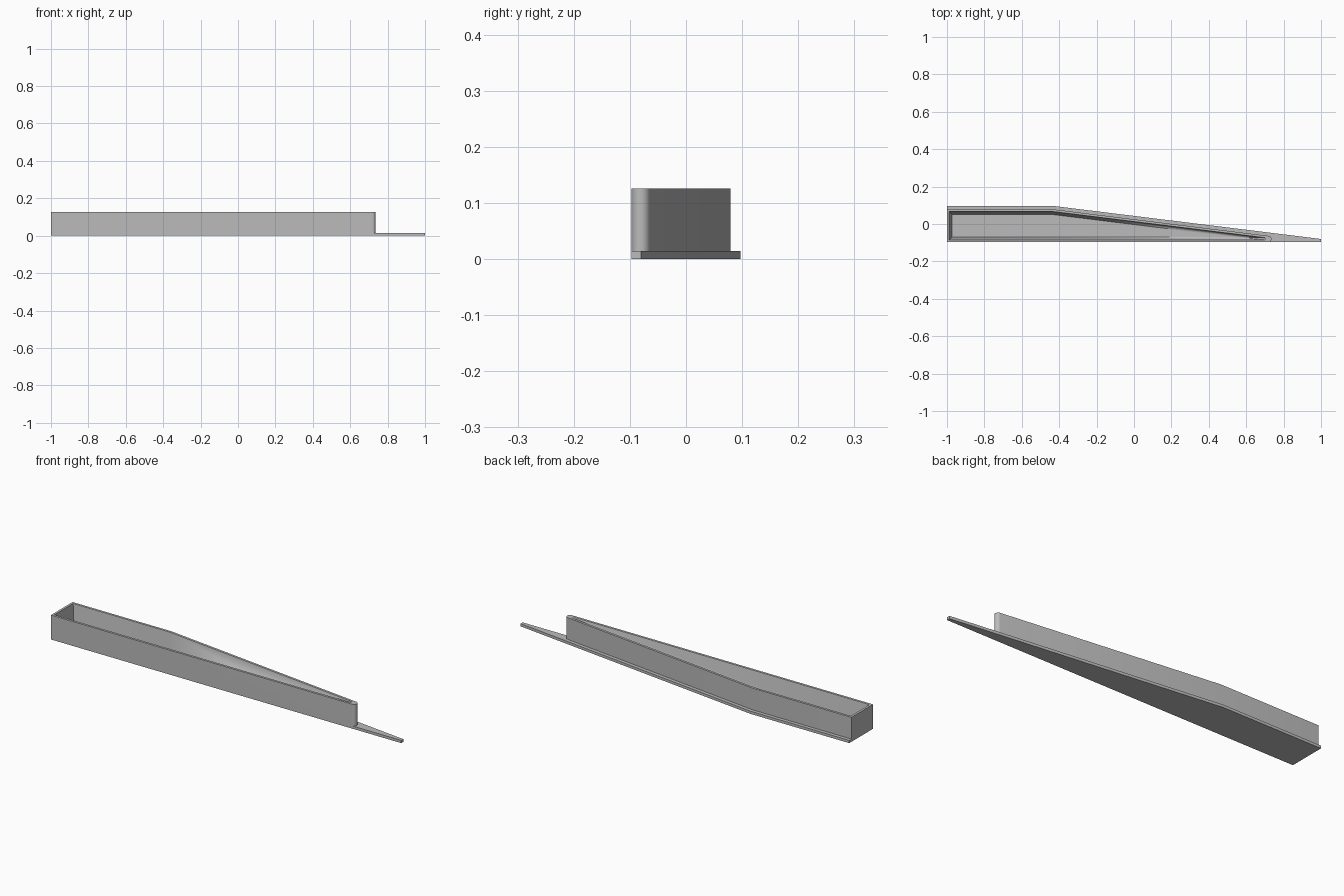
import bpy
import bmesh
from math import atan, cos, sin, tan, pi

cube = bpy.data.objects.get("Cube")
if cube:
    bpy.data.objects.remove(cube)

FRONT, BACK, BEND = -0.097, 0.097, -0.435
LIP = 0.018              # ledge left behind the wall
BASE, TOP = 0.014, 0.126
SLOPE = atan(0.1234)     # taper of the back edge
NOSE_R, NOSE_X = 0.0167, 0.7183

grey = bpy.data.materials.new("plain grey")
grey.use_nodes = True
colour = (0.5, 0.5, 0.5, 1)
grey.diffuse_color = colour
grey.node_tree.nodes["Principled BSDF"].inputs["Base Color"].default_value = colour


def tray_outline(inset):
    """Tapered outline with a round nose, moved inward by inset."""
    r = max(NOSE_R - inset, 0)
    over = max(inset - NOSE_R, 0)
    cx = NOSE_X - over / tan(SLOPE / 2)
    cy = FRONT + max(NOSE_R, inset)
    steps = 16 if r else 0
    nose = []
    for i in range(steps + 1):
        a = -pi / 2 + (pi - SLOPE) * i / max(steps, 1)
        nose.append((cx + r * cos(a), cy + r * sin(a)))
    bend = BEND - (LIP + inset) * tan(SLOPE / 2)
    back = BACK - LIP - inset
    return [(-1 + inset, FRONT + inset)] + nose + [(bend, back), (-1 + inset, back)]


def make_object(name, bm):
    bmesh.ops.recalc_face_normals(bm, faces=bm.faces)
    mesh = bpy.data.meshes.new(name)
    bm.to_mesh(mesh)
    bm.free()
    mesh.materials.append(grey)
    obj = bpy.data.objects.new(name, mesh)
    bpy.context.collection.objects.link(obj)
    return obj


def prism(name, outline, height):
    bm = bmesh.new()
    face = bm.faces.new([bm.verts.new((x, y, 0)) for x, y in outline])
    side = bmesh.ops.extrude_face_region(bm, geom=[face])
    verts = [v for v in side["geom"] if isinstance(v, bmesh.types.BMVert)]
    bmesh.ops.translate(bm, verts=verts, vec=(0, 0, height))
    return make_object(name, bm)


def combine(target, tool, operation):
    mod = target.modifiers.new(operation.lower(), "BOOLEAN")
    mod.operation, mod.solver, mod.object = operation, "EXACT", tool
    bpy.context.view_layer.objects.active = target
    bpy.ops.object.modifier_apply(modifier=mod.name)
    bpy.data.objects.remove(tool)


# Flat base with a long pointed tip
tip_y = BACK - (1 - BEND) * tan(SLOPE)
tray = prism("tapered_tray", [(-1, FRONT), (1, FRONT), (1, tip_y),
                              (BEND, BACK), (-1, BACK)], BASE)

# Raised body standing on the base
body = prism("raised_body", tray_outline(0), TOP)
combine(tray, body, "UNION")

# Hollow with sloping inner walls
bm = bmesh.new()
for inset, z in ((0.028, BASE), (0.010, TOP + BASE)):
    for x, y in tray_outline(inset):
        bm.verts.new((x, y, z))
bmesh.ops.convex_hull(bm, input=bm.verts)
bmesh.ops.dissolve_limit(bm, angle_limit=0.002, verts=bm.verts, edges=bm.edges)
cavity = make_object("cavity_cutter", bm)
cavity.hide_render = True
combine(tray, cavity, "DIFFERENCE")

# Smooth nose, crisp edges elsewhere
bpy.ops.object.select_all(action="DESELECT")
tray.select_set(True)
bpy.context.view_layer.objects.active = tray
bpy.ops.object.shade_smooth_by_angle(angle=0.5)
